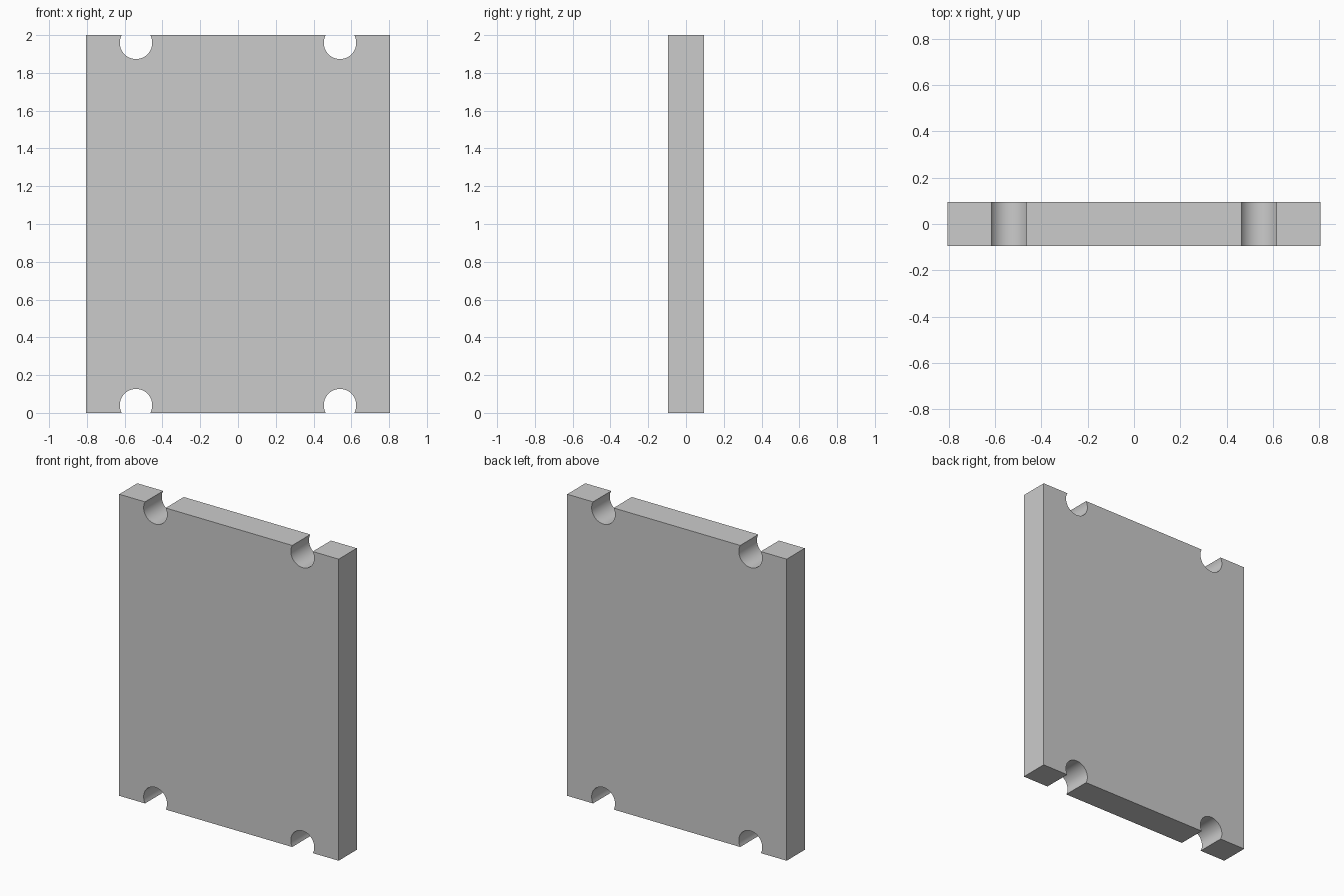
import bpy, bmesh, math

if "Cube" in bpy.data.objects:
    bpy.data.objects.remove(bpy.data.objects["Cube"])

W, H, T = 0.805, 2.0, 0.095          # half width, height, half thickness
HOLE_X, HOLE_Z, R = 0.54, 0.041, 0.086
SEG = 32


def notch(cx):
    """Arc of an edge-breaking round hole, left to right along the bottom edge."""
    a = math.asin(HOLE_Z / R)
    start, sweep = math.pi + a, math.pi + 2 * a
    return [(cx + R * math.cos(start - sweep * i / SEG),
             max(0.0, HOLE_Z + R * math.sin(start - sweep * i / SEG)))
            for i in range(SEG + 1)]


# Outline: bottom edge with two notches, then the same edge turned half round for the top
bottom = [(-W, 0.0)] + notch(-HOLE_X) + notch(HOLE_X) + [(W, 0.0)]
outline = bottom + [(-x, H - z) for x, z in bottom]

# Plate: extrude the outline from front to back
bm = bmesh.new()
face = bm.faces.new([bm.verts.new((x, -T, z)) for x, z in outline])
ext = bmesh.ops.extrude_face_region(bm, geom=[face], use_keep_orig=True)
moved = [g for g in ext["geom"] if isinstance(g, bmesh.types.BMVert)]
bmesh.ops.translate(bm, verts=moved, vec=(0, 2 * T, 0))
bmesh.ops.recalc_face_normals(bm, faces=bm.faces)
mesh = bpy.data.meshes.new("notched_plate")
bm.to_mesh(mesh)
bm.free()

plate = bpy.data.objects.new("notched_plate", mesh)
bpy.context.collection.objects.link(plate)
bpy.context.view_layer.objects.active = plate
plate.select_set(True)
bpy.ops.object.shade_smooth_by_angle(angle=math.radians(30))
